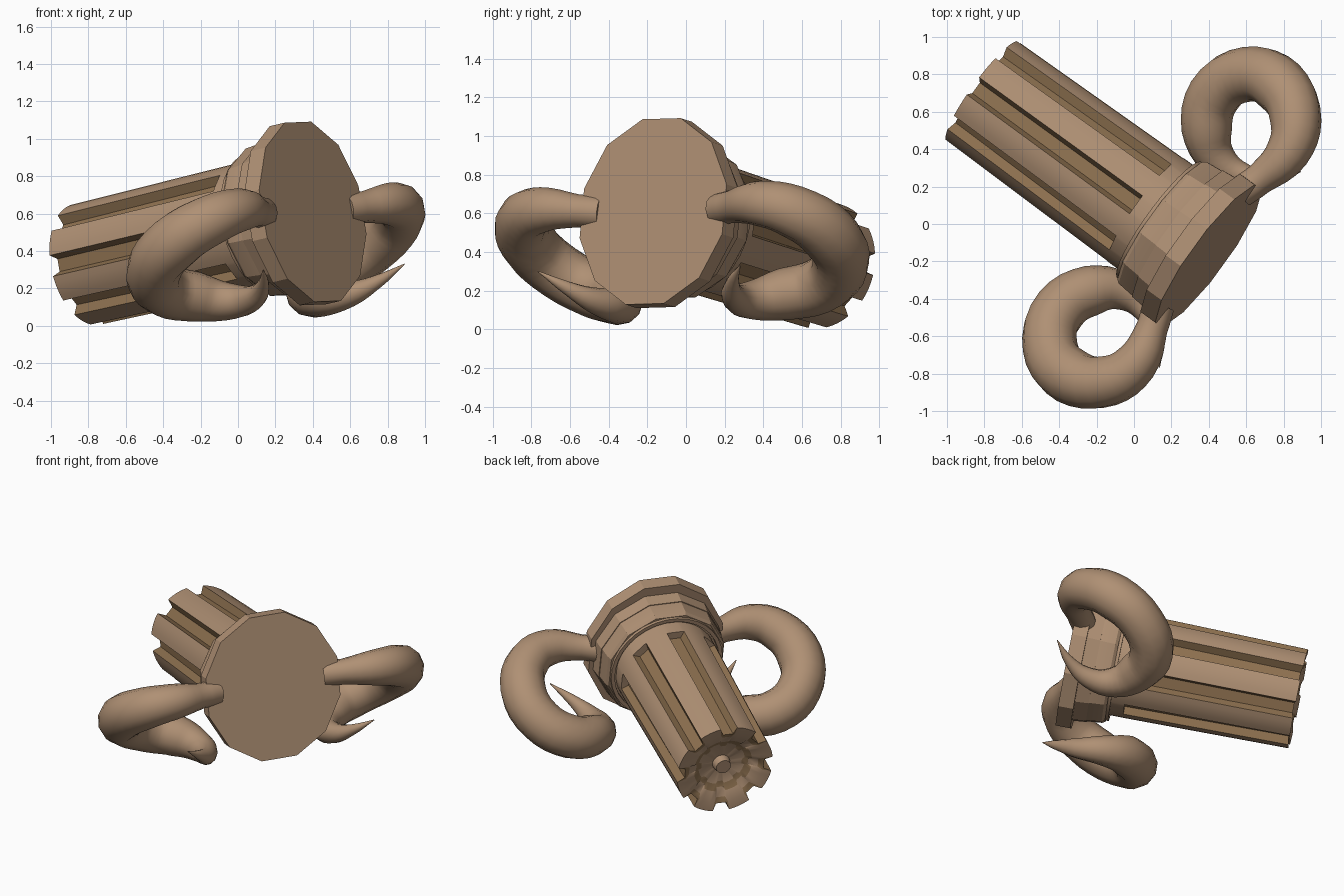
import bpy, bmesh
from math import sin, cos, pi, radians
from mathutils import Vector, Matrix

if "Cube" in bpy.data.objects:
    bpy.data.objects.remove(bpy.data.objects["Cube"])

# Local frame: Z runs along the tilted column, X points to one horn
F = Vector((0.40, -0.17, 0.61))
Z = Vector((-0.793, 0.577, -0.185)).normalized()
X = Vector((0.592, 0.806, 0.025))
X = (X - Z * X.dot(Z)).normalized()
Y = Z.cross(X)
FRAME = Matrix.Translation(F) @ Matrix((X, Y, Z)).transposed().to_4x4()


def material(name, color):
    m = bpy.data.materials.new(name)
    m.diffuse_color = (*color, 1)
    m.use_nodes = True
    m.node_tree.nodes["Principled BSDF"].inputs["Base Color"].default_value = m.diffuse_color
    return m


TAN = material("tan", (0.43, 0.28, 0.175))
DARK = material("groove_brown", (0.27, 0.165, 0.08))


def finish(obj, angle):
    bpy.ops.object.select_all(action='DESELECT')
    obj.select_set(True)
    bpy.context.view_layer.objects.active = obj
    bpy.ops.object.shade_smooth_by_angle(angle=radians(angle))


def loft(name, rings, angle=30, dark=None):
    """Skin a list of equal-length point rings, capping both ends."""
    bm = bmesh.new()
    vs = [[bm.verts.new(p) for p in ring] for ring in rings]
    n = len(rings[0])
    for j in range(len(vs) - 1):
        for i in range(n):
            k = (i + 1) % n
            f = bm.faces.new((vs[j][i], vs[j][k], vs[j + 1][k], vs[j + 1][i]))
            if dark and dark(j, i):
                f.material_index = 1
    bm.faces.new(vs[0])
    bm.faces.new(vs[-1])
    bmesh.ops.recalc_face_normals(bm, faces=bm.faces)
    me = bpy.data.meshes.new(name)
    bm.to_mesh(me)
    bm.free()
    me.materials.append(TAN)
    me.materials.append(DARK)
    obj = bpy.data.objects.new(name, me)
    obj.matrix_world = FRAME
    bpy.context.collection.objects.link(obj)
    finish(obj, angle)
    return obj


def circle(r, z, n, sx=1.0, sy=1.0):
    return [(sx * r * cos(2 * pi * (i + .5) / n), sy * r * sin(2 * pi * (i + .5) / n), z)
            for i in range(n)]


# Faceted mounting plate, neck and collar
loft("plate", [circle(.49, z, 12, .96, 1.03) for z in (0, .10)], 20)
loft("neck", [circle(r, z, 12) for r, z in ((.44, .09), (.43, .19))], 20)
loft("collar", [circle(r, z, 12) for r, z in ((.42, .16), (.425, .19), (.415, .29), (.40, .31))], 20)
loft("collar_lip", [circle(r, z, 32) for r, z in ((.385, .28), (.385, .33), (.36, .33), (.355, .29))], 30)

# Fluted column: rounded ribs, recessed star-shaped end with a hub
RIBS = 8
RIB = [(.22, 1), (.36, 1), (.50, 1), (.64, 1), (.78, 1), (.84, 0), (1.16, 0)]


def star(r_out, r_in, z, dz=0):
    pts = []
    for k in range(RIBS):
        for u, up in RIB:
            a = 2 * pi * (k + u) / RIBS
            r = r_out if up else r_in
            pts.append((r * cos(a), r * sin(a), z + (0 if up else dz)))
    return pts


loft("fluted_column", [
    star(.345, .345, .26), star(.345, .345, .42), star(.345, .295, .421),
    star(.33, .275, 1.52, -.01), star(.27, .24, 1.51, -.02),
    star(.20, .18, 1.48, -.02), star(.16, .14, 1.45),
    star(.06, .06, 1.44), star(.05, .05, 1.49)], 35,
    lambda j, i: (j in (2, 3) and i % 7 in (4, 5, 6)) or j == 5)

# Curled horns: x, y, z, radius along the path
PATH = [(.57, .17, .62, .085), (.67, .24, .635, .085), (.82, .38, .65, .118),
        (.865, .55, .61, .138), (.78, .74, .49, .152), (.60, .80, .34, .147),
        (.43, .69, .225, .145), (.39, .50, .18, .135), (.455, .335, .15, .10),
        (.60, .25, .17, .068), (.75, .24, .24, .035), (.89, .28, .33, .003)]


def horn(name, mirrored):
    cu = bpy.data.curves.new(name, 'CURVE')
    cu.dimensions = '3D'
    cu.bevel_depth = 1
    cu.bevel_resolution = 4
    cu.resolution_u = 4
    cu.use_fill_caps = True
    sp = cu.splines.new('BEZIER')
    sp.bezier_points.add(len(PATH) - 1)
    for bp, (x, y, z, r) in zip(sp.bezier_points, PATH):
        p = Vector((x, y, z))
        if mirrored:
            p -= 2 * X * (p - F).dot(X)
        bp.co = p
        bp.radius = r
        bp.handle_left_type = bp.handle_right_type = 'AUTO'
    cu.materials.append(TAN)
    obj = bpy.data.objects.new(name, cu)
    bpy.context.collection.objects.link(obj)
    bpy.ops.object.select_all(action='DESELECT')
    obj.select_set(True)
    bpy.context.view_layer.objects.active = obj
    bpy.ops.object.convert(target='MESH')
    finish(bpy.context.view_layer.objects.active, 60)


horn("right_horn", False)
horn("left_horn", True)
